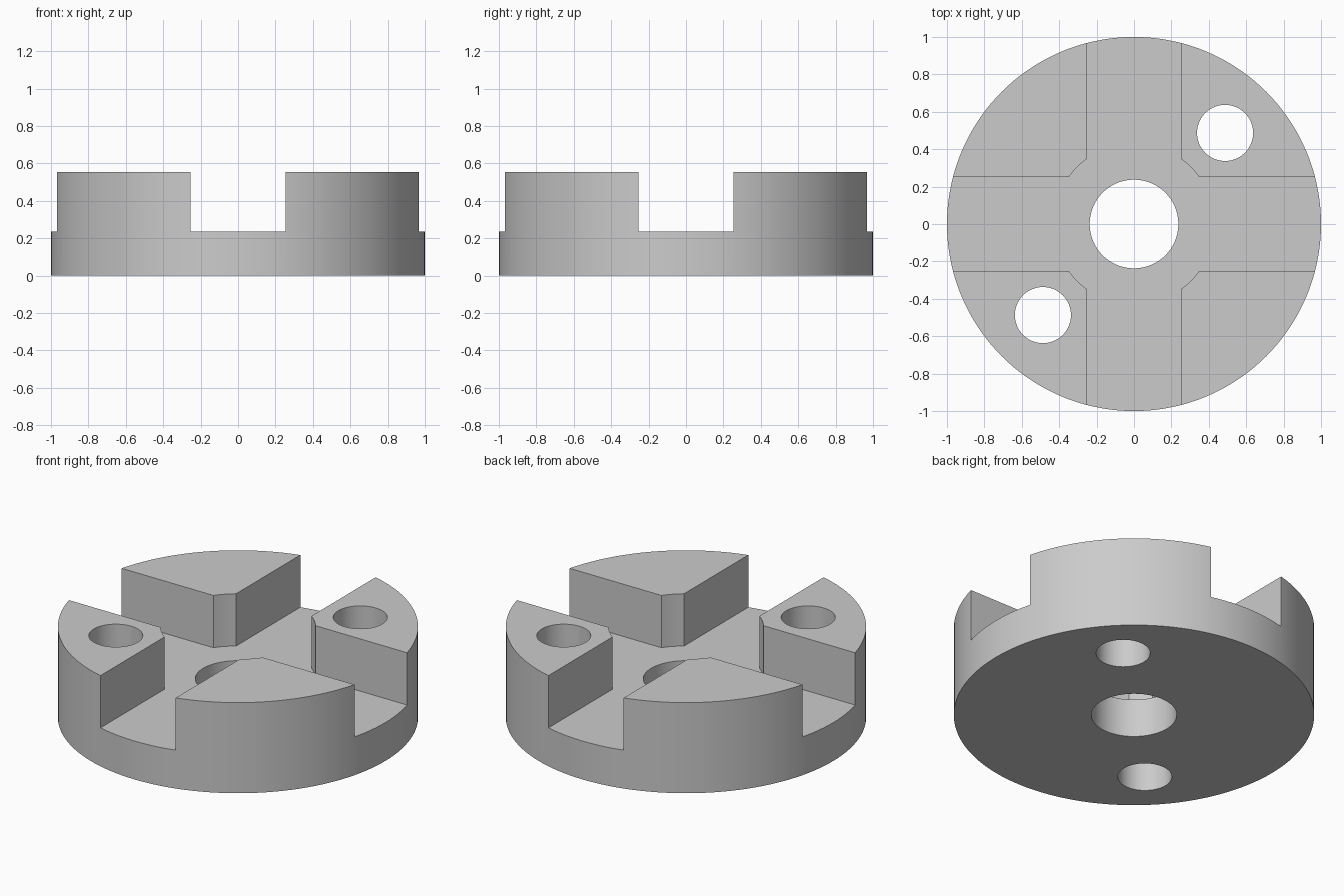
import bpy, bmesh, math

default = bpy.data.objects.get("Cube")
if default:
    bpy.data.objects.remove(default, do_unlink=True)

FLOOR, TOP = 0.235, 0.555          # slot floor and jaw top heights
SLOT_HALF, HUB_RADIUS = 0.255, 0.43
BORE_RADIUS, PIN_RADIUS, PIN_POS = 0.237, 0.15, 0.487


def prism(name, outline, z0, z1):
    """Extrude a closed outline from z0 up to z1."""
    bm = bmesh.new()
    base = bm.faces.new([bm.verts.new((x, y, z0)) for x, y in outline])
    new = bmesh.ops.extrude_face_region(bm, geom=[base])["geom"]
    verts = [v for v in new if isinstance(v, bmesh.types.BMVert)]
    bmesh.ops.translate(bm, vec=(0, 0, z1 - z0), verts=verts)
    bmesh.ops.recalc_face_normals(bm, faces=bm.faces)
    mesh = bpy.data.meshes.new(name)
    bm.to_mesh(mesh)
    bm.free()
    obj = bpy.data.objects.new(name, mesh)
    bpy.context.collection.objects.link(obj)
    return obj


def circle(radius, sides, cx=0, cy=0):
    return [(cx + radius * math.cos(math.tau * i / sides),
             cy + radius * math.sin(math.tau * i / sides)) for i in range(sides)]


def cross_outline():
    """Cross-shaped slots whose inner corners are relieved by a round hub."""
    start = math.asin(SLOT_HALF / HUB_RADIUS)
    sweep = math.pi / 2 - 2 * start
    quarter = [(1.2, SLOT_HALF)]
    quarter += [(HUB_RADIUS * math.cos(start + sweep * i / 4),
                 HUB_RADIUS * math.sin(start + sweep * i / 4)) for i in range(5)]
    quarter.append((SLOT_HALF, 1.2))
    points = []
    for k in range(4):
        c, s = ((1, 0), (0, 1), (-1, 0), (0, -1))[k]
        points += [(c * x - s * y, s * x + c * y) for x, y in quarter]
    return points


# Round body with four jaws
body = prism("slotted_coupling", circle(1, 144), 0, TOP)

# Slots, central bore and two diagonal pin holes
cutters = [
    prism("slot_cutter", cross_outline(), FLOOR, TOP + 0.2),
    prism("bore_cutter", circle(BORE_RADIUS, 96), -0.1, TOP + 0.1),
]
for side in (1, -1):
    hole = circle(PIN_RADIUS, 72, side * PIN_POS, side * PIN_POS)
    cutters.append(prism("pin_hole_cutter", hole, -0.1, TOP + 0.1))

bpy.ops.object.select_all(action='DESELECT')
bpy.context.view_layer.objects.active = body
body.select_set(True)
for cutter in cutters:
    mod = body.modifiers.new("cut", 'BOOLEAN')
    mod.operation, mod.solver, mod.object = 'DIFFERENCE', 'EXACT', cutter
    bpy.ops.object.modifier_apply(modifier=mod.name)
    bpy.data.objects.remove(cutter, do_unlink=True)

# Plain grey metal
grey = bpy.data.materials.new("light_grey")
grey.use_nodes = True
colour = (0.6, 0.6, 0.6, 1)
grey.diffuse_color = colour
grey.node_tree.nodes["Principled BSDF"].inputs["Base Color"].default_value = colour
body.data.materials.clear()
body.data.materials.append(grey)

bpy.ops.object.shade_smooth_by_angle(angle=math.radians(20))
